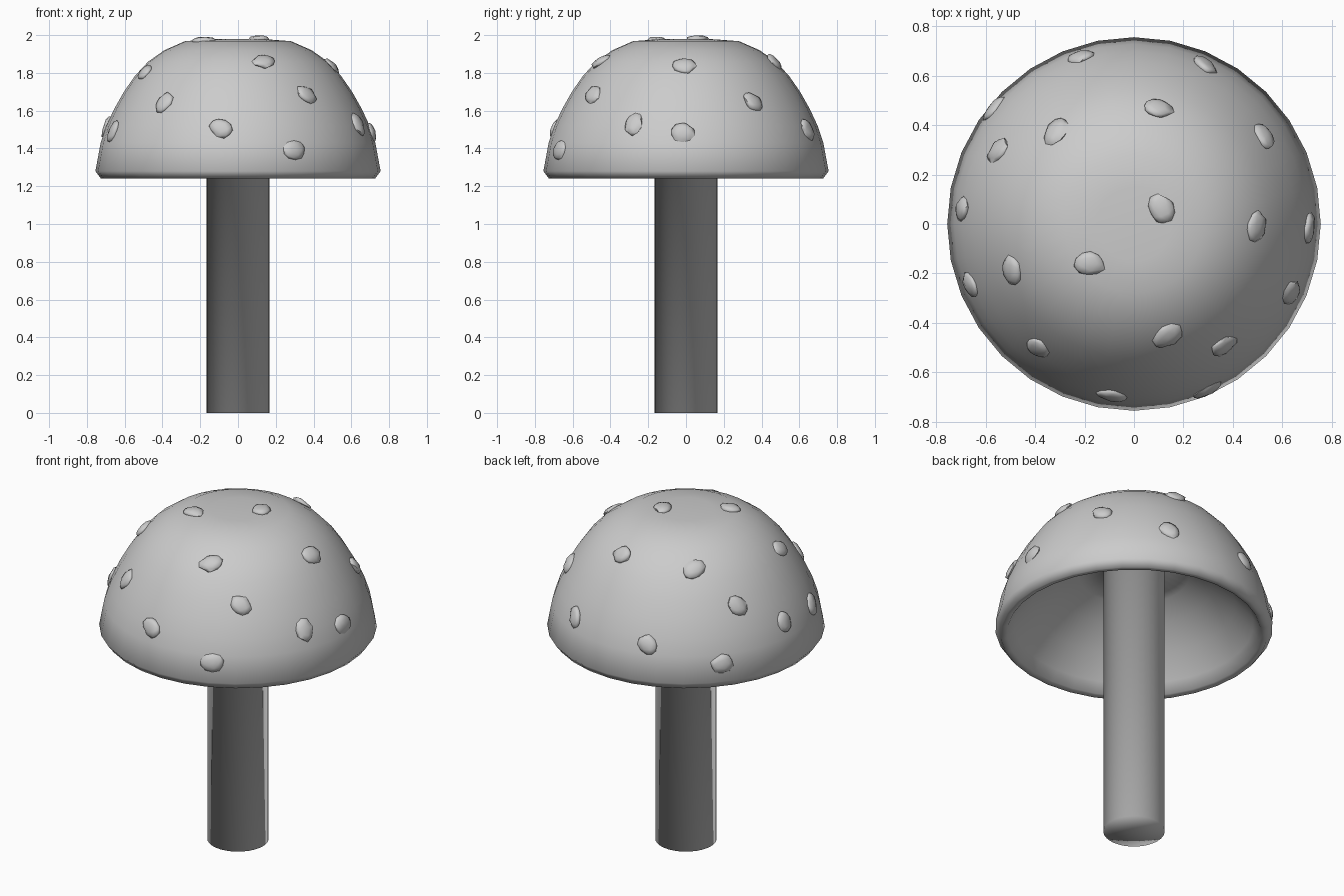
import bpy, bmesh, math, random
from mathutils import Vector, Matrix

if "Cube" in bpy.data.objects:
    bpy.data.objects.remove(bpy.data.objects["Cube"])

random.seed(4)


def finish(name, bm, angle):
    bmesh.ops.recalc_face_normals(bm, faces=bm.faces)
    mesh = bpy.data.meshes.new(name)
    bm.to_mesh(mesh)
    bm.free()
    ob = bpy.data.objects.new(name, mesh)
    bpy.context.collection.objects.link(ob)
    bpy.ops.object.select_all(action='DESELECT')
    ob.select_set(True)
    bpy.context.view_layer.objects.active = ob
    bpy.ops.object.shade_smooth_by_angle(angle=math.radians(angle))
    return ob


def lathe(name, profile, steps, angle):
    bm = bmesh.new()
    verts = [bm.verts.new((r, 0, z)) for r, z in profile]
    edges = [bm.edges.new(pair) for pair in zip(verts, verts[1:])]
    bmesh.ops.spin(bm, geom=verts + edges, cent=(0, 0, 0), axis=(0, 0, 1),
                   angle=math.tau, steps=steps)
    bmesh.ops.remove_doubles(bm, verts=bm.verts, dist=1e-4)
    return finish(name, bm, angle)


# One continuous skin: dome, rim, hollow underside, stem
dome = [(0, 1.98), (0.15, 1.978), (0.28, 1.968), (0.39, 1.92), (0.475, 1.86),
        (0.545, 1.785), (0.604, 1.70), (0.655, 1.61), (0.697, 1.52),
        (0.727, 1.43), (0.755, 1.28)]
underside = [(0.725, 1.24), (0.69, 1.245), (0.65, 1.30), (0.55, 1.42),
             (0.42, 1.53), (0.30, 1.60)]
stem = [(0.167, 1.65), (0.167, 0), (0, 0)]
cap = lathe("cap_and_stem", dome + underside + stem, 32, 180)

# Raised spots: x, y, z on the dome, tilt in degrees
spots = [
    (0.11, 0.06, 1.98, 0), (-0.18, -0.16, 1.97, 45), (0.10, 0.48, 1.87, 20),
    (-0.32, 0.38, 1.85, 30), (-0.55, 0.30, 1.66, -45), (-0.22, 0.68, 1.48, -45),
    (0.29, 0.65, 1.50, -60), (0.53, 0.36, 1.65, -45), (0.50, -0.01, 1.84, -15),
    (0.72, -0.02, 1.49, 0), (0.64, -0.28, 1.53, 80), (0.37, -0.50, 1.69, -35),
    (0.14, -0.46, 1.87, 15), (-0.40, -0.51, 1.65, 80), (-0.09, -0.70, 1.51, -25),
    (-0.67, -0.25, 1.49, 70), (-0.50, -0.19, 1.81, -20), (-0.69, 0.06, 1.51, 90),
    (-0.57, 0.47, 1.38, 0), (0.30, -0.67, 1.39, 0)]

for i, (x, y, z, tilt) in enumerate(spots):
    _, point, normal, _ = cap.closest_point_on_mesh(Vector((x, y, z)))
    side = Vector((0, 0, 1)).cross(normal).normalized()
    up = normal.cross(side)
    frame = Matrix((side, up, normal)).transposed().to_4x4()
    place = (Matrix.Translation(point) @ frame
             @ Matrix.Rotation(math.radians(tilt), 4, 'Z')
             @ Matrix.Diagonal((0.064, 0.052, 0.021, 1)))
    bm = bmesh.new()
    bmesh.ops.create_icosphere(bm, subdivisions=2, radius=1)
    for v in bm.verts:
        v.co *= random.uniform(0.86, 1.08)
    bmesh.ops.transform(bm, matrix=place, verts=bm.verts)
    finish(f"spot_{i + 1}", bm, 60)
